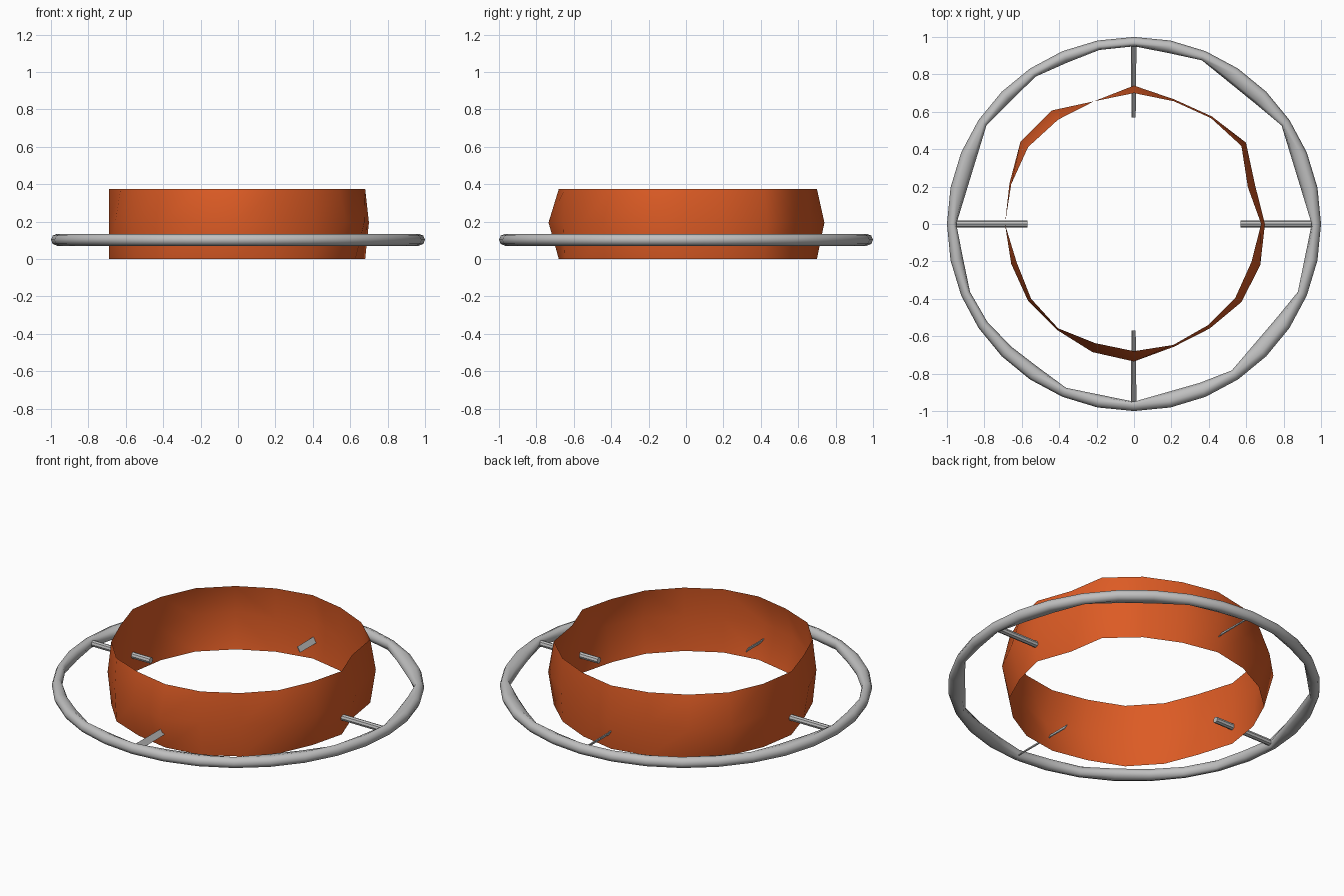
import bpy, bmesh, math
from math import cos, sin, radians, pi

cube = bpy.data.objects.get("Cube")
if cube:
    bpy.data.objects.remove(cube, do_unlink=True)


def make_material(name, rgb):
    mat = bpy.data.materials.new(name)
    mat.use_nodes = True
    mat.diffuse_color = (*rgb, 1)
    mat.node_tree.nodes["Principled BSDF"].inputs["Base Color"].default_value = (*rgb, 1)
    return mat


def finish(name, bm, mat, angle=40):
    mesh = bpy.data.meshes.new(name)
    bm.to_mesh(mesh)
    bm.free()
    mesh.materials.append(mat)
    obj = bpy.data.objects.new(name, mesh)
    bpy.context.collection.objects.link(obj)
    bpy.ops.object.select_all(action='DESELECT')
    obj.select_set(True)
    bpy.context.view_layer.objects.active = obj
    bpy.ops.object.shade_smooth_by_angle(angle=radians(angle))
    return obj


def skin(bm, rows, close_rows=False):
    """Join closed rows of vertices with quads."""
    count, sides = len(rows), len(rows[0])
    for r in range(count if close_rows else count - 1):
        low, high = rows[r], rows[(r + 1) % count]
        for i in range(sides):
            j = (i + 1) % sides
            bm.faces.new((low[i], low[j], high[j], high[i]))


orange = make_material("burnt orange", (0.72, 0.105, 0.018))
grey = make_material("light grey", (0.52, 0.52, 0.52))

# Open band: even rims and an uneven bulge at mid height
rim = [.68, .64, .71, .70, .69, .70, .69, .69, .70, .69,
       .69, .66, .68, .69, .67, .68, .68, .67, .67, .66]
bulge = [.70, .68, .74, .71, .70, .74, .69, .75, .75, .70,
         .69, .69, .70, .70, .72, .735, .69, .69, .71, .71]
bm = bmesh.new()
rows = []
for z, radii in ((0, rim), (.195, bulge), (.375, rim)):
    rows.append([bm.verts.new((r * cos(i * pi / 10), r * sin(i * pi / 10), z))
                 for i, r in enumerate(radii)])
skin(bm, rows)
finish("orange_band", bm, orange)

# Outer ring: finely divided outside, long straight facets inside
corners = [0, 34, 68, 90, 102, 123, 146, 180, 202, 218, 247, 270, 302, 337, 360]


def inner_radius(deg):
    for a, b in zip(corners, corners[1:]):
        if a <= deg <= b:
            return .95 * cos(radians(b - a) / 2) / cos(radians(deg - (a + b) / 2))


bm = bmesh.new()
sides = 32
angles = [360 * i / sides for i in range(sides)]
rows = []
for k in range(8):
    t = k * pi / 4
    row = []
    for deg in angles:
        inner = inner_radius(deg)
        middle = .967
        reach = (1 - middle) if cos(t) > 0 else (middle - inner)
        r = middle + reach * cos(t)
        a = radians(deg)
        row.append(bm.verts.new((r * cos(a), r * sin(a), .103 + .032 * sin(t))))
    rows.append(row)
skin(bm, rows, close_rows=True)
bmesh.ops.recalc_face_normals(bm, faces=bm.faces)
finish("outer_ring", bm, grey, 60)

# Side spokes: short round bars passing through the band
for side, name in ((1, "left_spoke"), (-1, "right_spoke")):
    bm = bmesh.new()
    bmesh.ops.create_cone(bm, cap_ends=True, segments=8, radius1=.018,
                          radius2=.018, depth=.38)
    for v in bm.verts:
        x, y, z = v.co
        v.co = (z + side * .76, y, x + .103)
    bmesh.ops.recalc_face_normals(bm, faces=bm.faces)
    finish(name, bm, grey)

# Front and back spokes: slender tilted blades
for side, name in ((1, "back_spoke"), (-1, "front_spoke")):
    bm = bmesh.new()
    blade = []
    for y, half in ((.57, .009), (.95, .013)):
        for s in (1, -1):
            blade.append(bm.verts.new((s * half, side * y, .103 - s * .015)))
    a, b, c, d = blade
    face = bm.faces.new((a, c, d, b))
    bm.normal_update()
    if face.normal.z < 0:
        face.normal_flip()
    bmesh.ops.solidify(bm, geom=[face], thickness=.005)
    finish(name, bm, grey)
